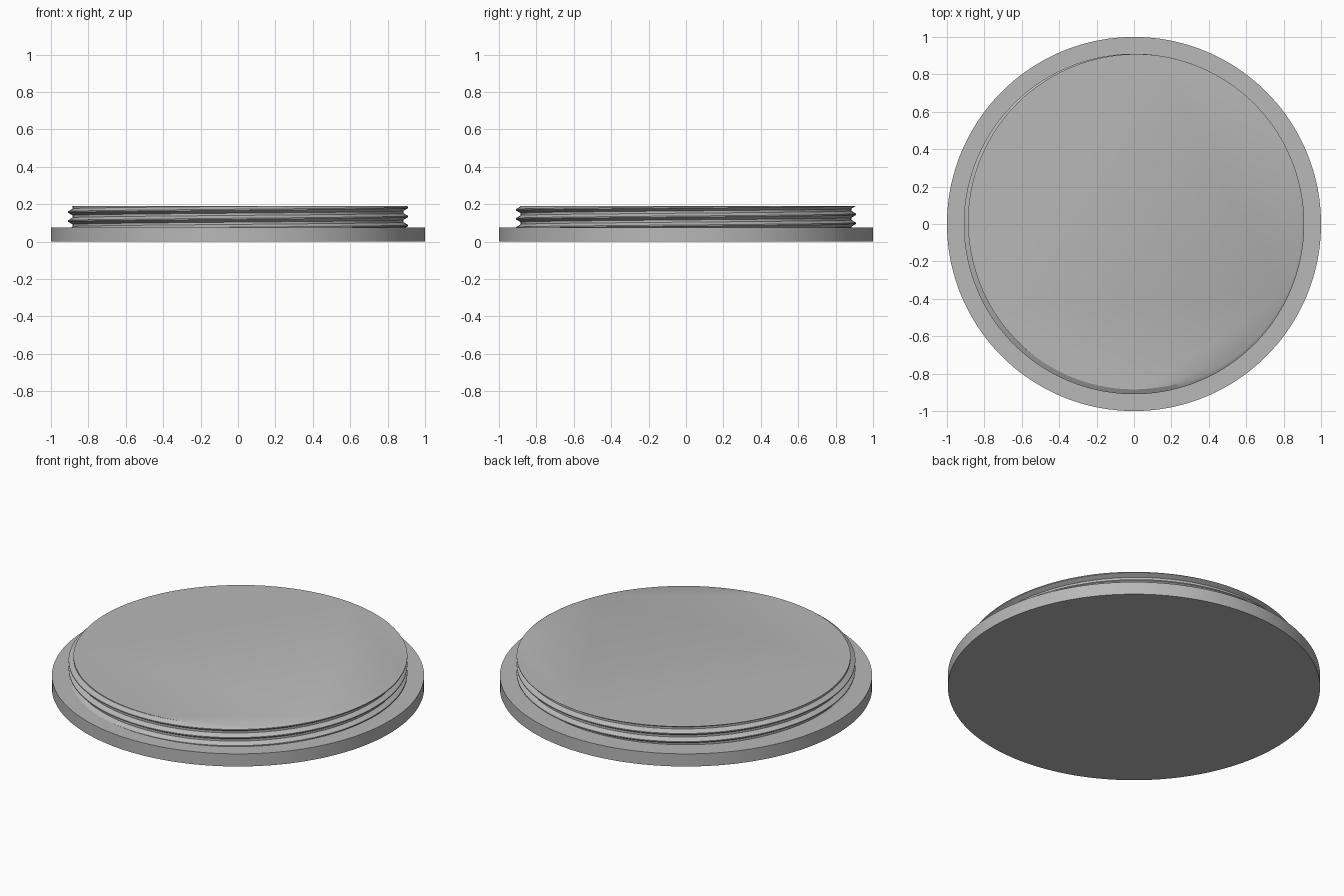
import bpy, bmesh, math

if "Cube" in bpy.data.objects:
    bpy.data.objects.remove(bpy.data.objects["Cube"])

SEG = 180
BASE_TOP, TOP = 0.075, 0.19
ROOT, CREST, PITCH = 0.884, 0.91, 0.048
CREST_Z = 0.134          # height of one thread crest at angle 0

grey = bpy.data.materials.new("grey")
grey.diffuse_color = (0.48, 0.48, 0.48, 1)
grey.use_nodes = True
grey.node_tree.nodes["Principled BSDF"].inputs["Base Color"].default_value = grey.diffuse_color


def finish(name, bm):
    bmesh.ops.recalc_face_normals(bm, faces=bm.faces)
    mesh = bpy.data.meshes.new(name)
    bm.to_mesh(mesh)
    bm.free()
    mesh.materials.append(grey)
    obj = bpy.data.objects.new(name, mesh)
    bpy.context.collection.objects.link(obj)
    bpy.context.view_layer.objects.active = obj
    obj.select_set(True)
    bpy.ops.object.shade_smooth_by_angle(angle=math.radians(30))
    obj.select_set(False)


def polar(r, i, z):
    a = math.tau * i / SEG
    return (r * math.cos(a), r * math.sin(a), z)


# Flange: bottom disc, rim and top ring that meets the threaded plug
bm = bmesh.new()
rings = [[bm.verts.new(polar(r, i, z)) for i in range(SEG)]
         for r, z in ((1, 0), (1, BASE_TOP), (ROOT, BASE_TOP))]
bm.faces.new(rings[0])
for lo, hi in zip(rings, rings[1:]):
    for i in range(SEG):
        k = (i + 1) % SEG
        bm.faces.new((lo[i], lo[k], hi[k], hi[i]))
finish("flange", bm)

# Threaded plug: helical wall with flat crests and roots, trimmed at both ends
bm = bmesh.new()
profile = [(-PITCH * 3 / 8, ROOT), (-PITCH / 16, CREST),
           (PITCH / 16, CREST), (PITCH * 3 / 8, ROOT)]
columns = []
for i in range(SEG):
    rise = CREST_Z + PITCH * i / SEG
    columns.append([bm.verts.new(polar(r, i, rise + turn * PITCH + dz))
                    for turn in range(-4, 4) for dz, r in profile])
for i in range(SEG):
    a = columns[i]
    b = columns[i + 1] if i < SEG - 1 else columns[0][4:]   # seam climbs one turn
    for j in range(min(len(a), len(b)) - 1):
        bm.faces.new((a[j], b[j], b[j + 1], a[j + 1]))
for z, side in ((BASE_TOP, -1), (TOP, 1)):
    cut = bmesh.ops.bisect_plane(
        bm, geom=bm.verts[:] + bm.edges[:] + bm.faces[:], dist=1e-6,
        plane_co=(0, 0, z), plane_no=(0, 0, side), clear_outer=True)
    if side > 0:    # flat top face
        rim = [e for e in cut["geom_cut"] if isinstance(e, bmesh.types.BMEdge)]
        bmesh.ops.edgeloop_fill(bm, edges=rim)
finish("threaded_plug", bm)
